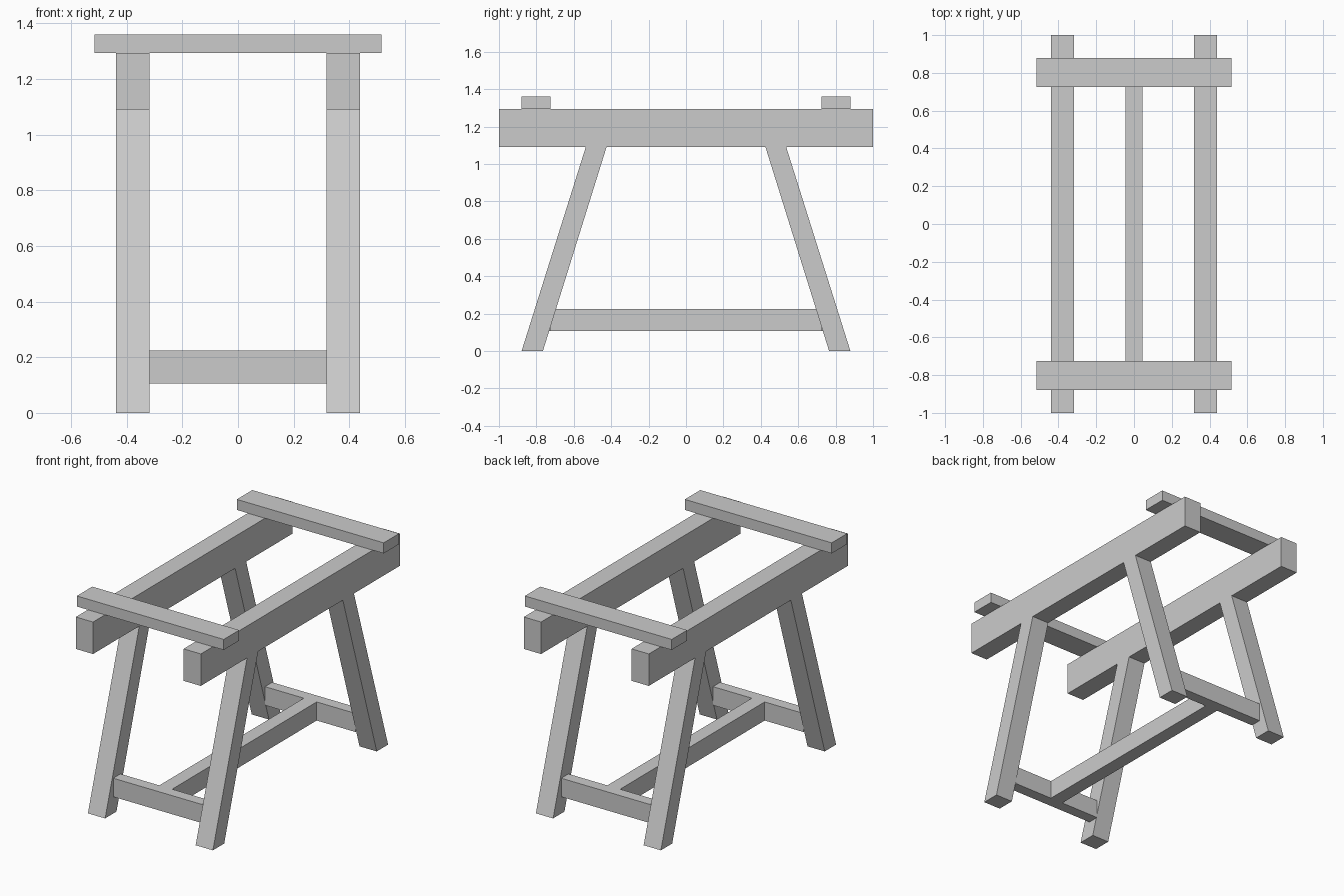
import bpy

if "Cube" in bpy.data.objects:
    bpy.data.objects.remove(bpy.data.objects["Cube"])


def prism(name, x, bottom_y, top_y, z):
    """Straight or leaning timber: y range at the bottom and at the top."""
    verts = [(px, py, pz)
             for ys, pz in ((bottom_y, z[0]), (top_y, z[1]))
             for px, py in ((x[0], ys[0]), (x[1], ys[0]), (x[1], ys[1]), (x[0], ys[1]))]
    faces = [(3, 2, 1, 0), (4, 5, 6, 7)]
    faces += [(i, (i + 1) % 4, (i + 1) % 4 + 4, i + 4) for i in range(4)]
    mesh = bpy.data.meshes.new(name)
    mesh.from_pydata(verts, [], faces)
    obj = bpy.data.objects.new(name, mesh)
    bpy.context.collection.objects.link(obj)
    return obj


def span(sign, a, b):
    """Range a..b, mirrored when sign is negative."""
    return tuple(sorted((sign * a, sign * b)))


BEAM_Z = (1.09, 1.293)
RAIL_Z = (0.106, 0.224)
SIDES = ((-1, "left"), (1, "right"))
ENDS = ((-1, "front"), (1, "back"))

for sx, side in SIDES:
    x = span(sx, 0.318, 0.439)
    # Long top beams
    prism(f"{side}_beam", x, (-1, 1), (-1, 1), BEAM_Z)
    # Splayed legs, cut level at floor and beam
    for sy, end in ENDS:
        prism(f"{end}_{side}_leg", x, span(sy, 0.765, 0.879),
              span(sy, 0.425, 0.536), (0, BEAM_Z[0]))

for sy, end in ENDS:
    # Flat crossbars lying on the beams
    y = span(sy, 0.725, 0.88)
    prism(f"{end}_crossbar", (-0.516, 0.516), y, y, (BEAM_Z[1], 1.36))
    # Low rails between the legs
    y = span(sy, 0.725, 0.797)
    prism(f"{end}_rail", (-0.318, 0.318), y, y, RAIL_Z)

# Central stretcher joining the two low rails
prism("stretcher", (-0.045, 0.045), (-0.725, 0.725), (-0.725, 0.725), RAIL_Z)
